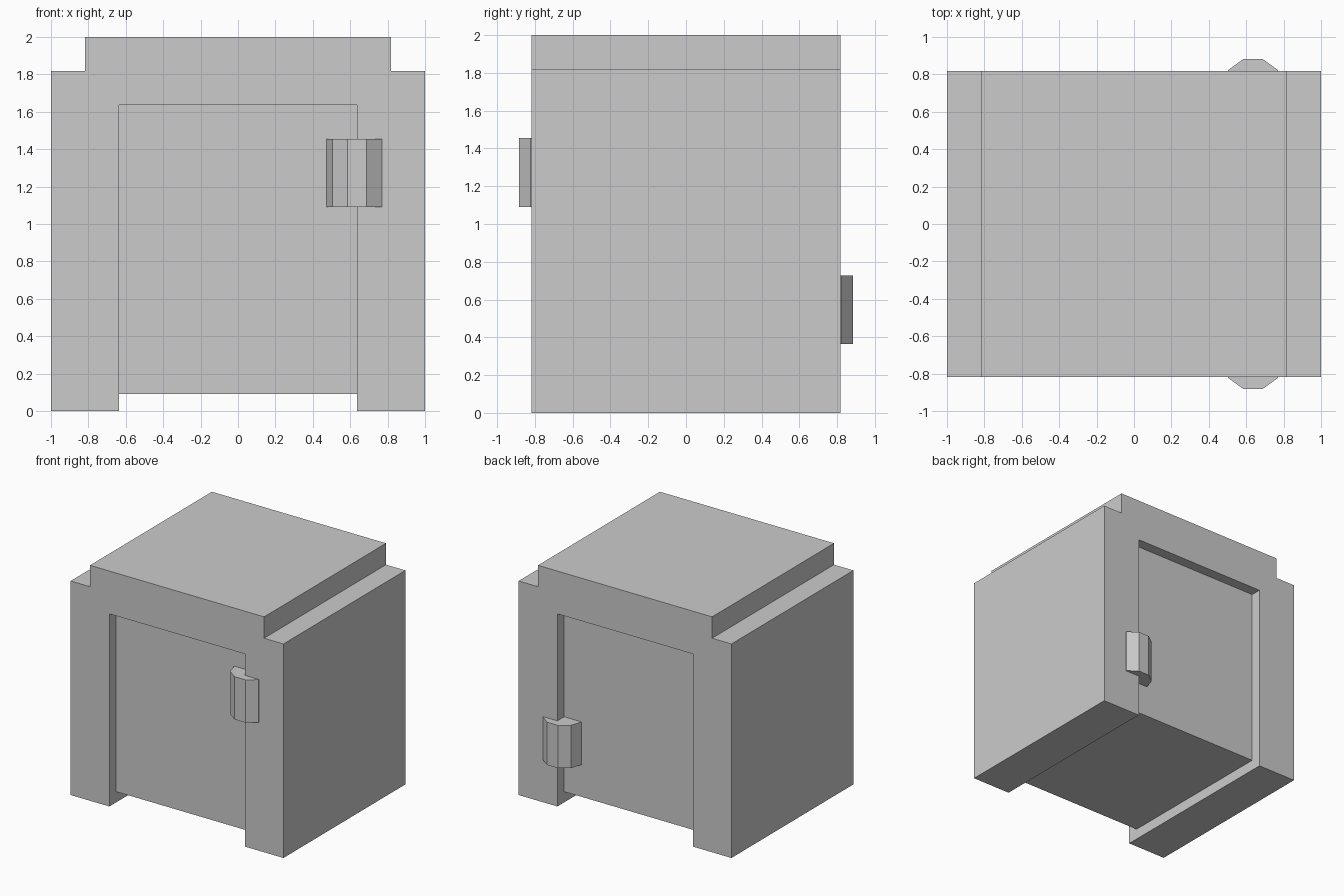
import bpy, bmesh
from math import cos, sin, pi
from mathutils import Vector

if "Cube" in bpy.data.objects:
    bpy.data.objects.remove(bpy.data.objects["Cube"])

U = 1 / 11  # model grid step


def prism(name, points, start, sweep):
    """Extrude a flat outline. start maps 2D -> 3D, sweep is the extrusion."""
    bm = bmesh.new()
    face = bm.faces.new([bm.verts.new(start(a, b)) for a, b in points])
    ext = bmesh.ops.extrude_face_region(bm, geom=[face], use_keep_orig=True)
    moved = [g for g in ext["geom"] if isinstance(g, bmesh.types.BMVert)]
    bmesh.ops.translate(bm, verts=moved, vec=Vector(sweep))
    bmesh.ops.recalc_face_normals(bm, faces=bm.faces)
    mesh = bpy.data.meshes.new(name)
    bm.to_mesh(mesh)
    bm.free()
    obj = bpy.data.objects.new(name, mesh)
    bpy.context.collection.objects.link(obj)
    return obj


# Housing: stepped roof and doorway outline, run front to back
half = [(7, 0), (11, 0), (11, 20), (9, 20), (9, 22)]
right = [(7, 18)] + half
outline = [(x * U, z * U) for x, z in right + [(-x, z) for x, z in reversed(right)]]
prism("housing", outline, lambda x, z: (x, -9 * U, z), (0, 18 * U, 0))

# Door block: recessed one step at front and back, raised off the ground
door = [(-7 * U, U), (7 * U, U), (7 * U, 18 * U), (-7 * U, 18 * U)]
prism("door_block", door, lambda x, z: (x, -8 * U, z), (0, 16 * U, 0))

# Ten-sided handles on the door edges, high in front and low at the back
R = 1.8 * U
ring = [(R * cos(i * pi / 5), R * sin(i * pi / 5)) for i in range(10)]
for name, side, z in (("front_handle", -1, 12 * U), ("back_handle", 1, 4 * U)):
    prism(name, ring, lambda x, y: (7 * U + x, side * 8 * U + y, z), (0, 0, 4 * U))
